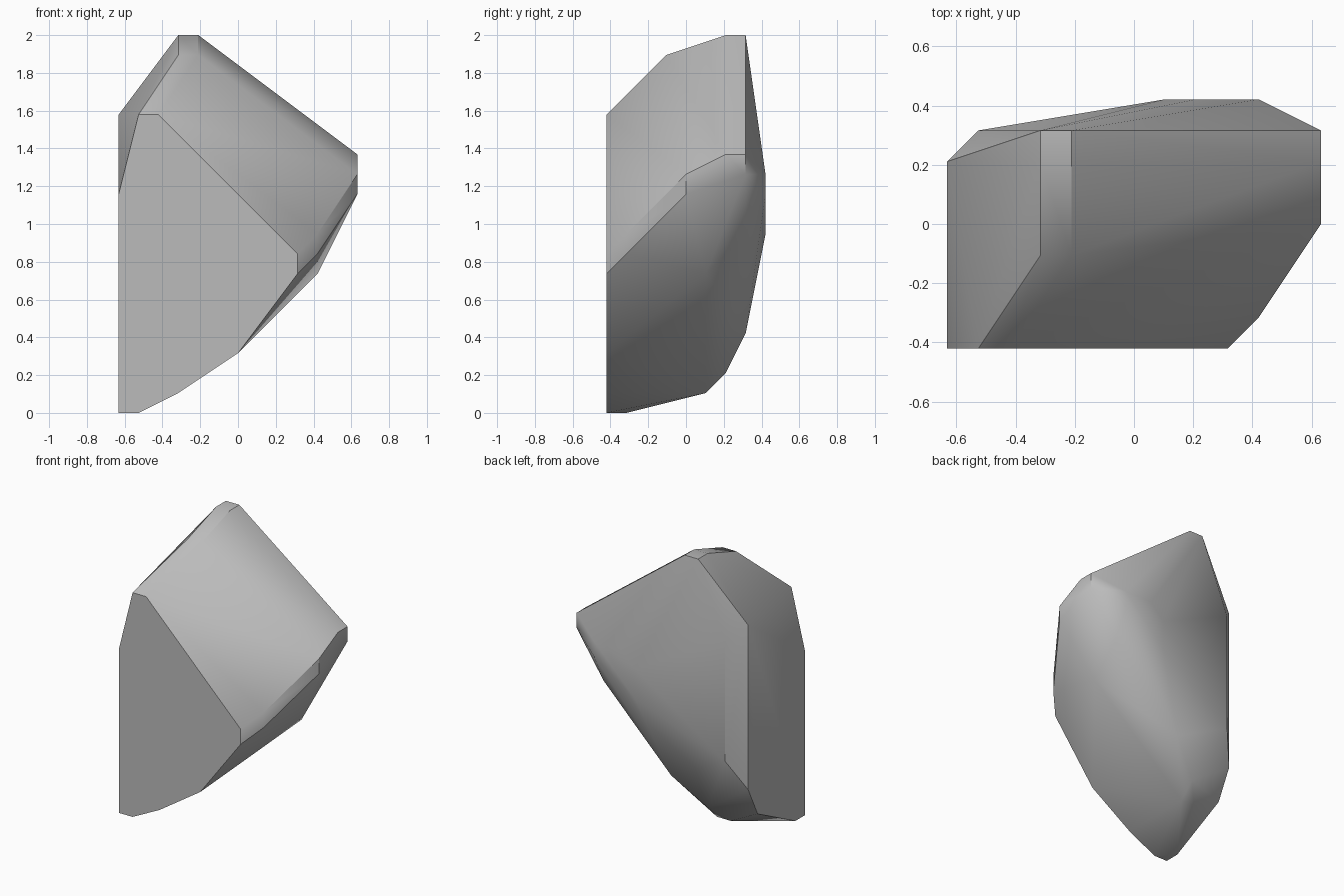
import bpy
import bmesh
from math import radians
from mathutils import Vector

# Remove the default cube only
default_cube = bpy.data.objects.get("Cube")
if default_cube:
    bpy.data.objects.remove(default_cube, do_unlink=True)

# The rock is chiselled on a coarse grid; this is one grid step
STEP = 2 / 19
FRONT, BACK, SIDE, TOP = -4, 4, -6, 19


def make_material(name, color):
    material = bpy.data.materials.new(name)
    material.use_nodes = True
    material.diffuse_color = color
    shader = material.node_tree.nodes["Principled BSDF"]
    shader.inputs["Base Color"].default_value = color
    shader.inputs["Roughness"].default_value = 0.8
    return material


def front_cut(outline):
    """Flat front face: outline in x and z."""
    return [(x, FRONT, z) for x, z in outline]


def side_cut(outline):
    """Flat end face: outline in y and z."""
    return [(SIDE, y, z) for y, z in outline]


def back_crown(outline):
    """Most prominent part of the back: outline in x and z."""
    return [(x, BACK, z) for x, z in outline]


def top_ridge(xs, profile):
    """Narrow crest: the same y and z profile at both ends."""
    return [(x, y, z) for x in xs for y, z in profile]


def build_rock(name, corners, material):
    """Wrap a faceted skin around the corner points."""
    mesh = bpy.data.meshes.new(name)
    bm = bmesh.new()
    for corner in corners:
        bm.verts.new(Vector(corner) * STEP)
    hull = bmesh.ops.convex_hull(bm, input=bm.verts[:])
    unused = {v for v in hull["geom_interior"] + hull["geom_unused"]
              if isinstance(v, bmesh.types.BMVert)}
    bmesh.ops.delete(bm, geom=list(unused), context="VERTS")
    bmesh.ops.dissolve_limit(bm, angle_limit=radians(1),
                             verts=bm.verts[:], edges=bm.edges[:])
    bmesh.ops.recalc_face_normals(bm, faces=bm.faces[:])
    bm.to_mesh(mesh)
    bm.free()
    mesh.materials.append(material)
    rock = bpy.data.objects.new(name, mesh)
    bpy.context.collection.objects.link(rock)
    return rock


# Flat cuts on the front and on the end
front = front_cut([(-6, 0), (-5, 0), (-3, 1), (0, 3), (3, 7),
                   (3, 8), (-4, 15), (-5, 15), (-6, 11)])
end = side_cut([(-3, 0), (1, 2), (2, 4), (2, 15)])

# Crest along the top
ridge = top_ridge((-3, -2), [(-1, TOP - 1), (2, TOP), (3, TOP)])

# Bulging back and the bevel that surrounds it
crown = back_crown([(1, 9), (1, 11), (2, 12), (4, 12), (4, 11)])
back_bevel = [(-5, 3, 14), (-5, 3, 6), (-1, 3, 4), (4, 3, 9)]

# Pointed shoulder on the far side, with its chipped rim
shoulder = [(6, 2, 13), (6, 3, 13), (6, 3, 12), (4, 1, 7)]
for x, y, z in [(4, -3, 8), (6, 0, 11)]:
    shoulder += [(x, y, z), (x, y, z + 1)]

# Undercut near the foot
foot = [(-4, 1, 1), (-3, 1, 1), (-3, 2, 2)]

stone = make_material("grey stone", (0.5, 0.5, 0.5, 1))
rock = build_rock("rock",
                  front + end + ridge + crown + back_bevel + shoulder + foot,
                  stone)

# Soft shading across shallow facets, crisp main edges
bpy.ops.object.select_all(action="DESELECT")
rock.select_set(True)
bpy.context.view_layer.objects.active = rock
bpy.ops.object.shade_smooth_by_angle(angle=radians(30))
